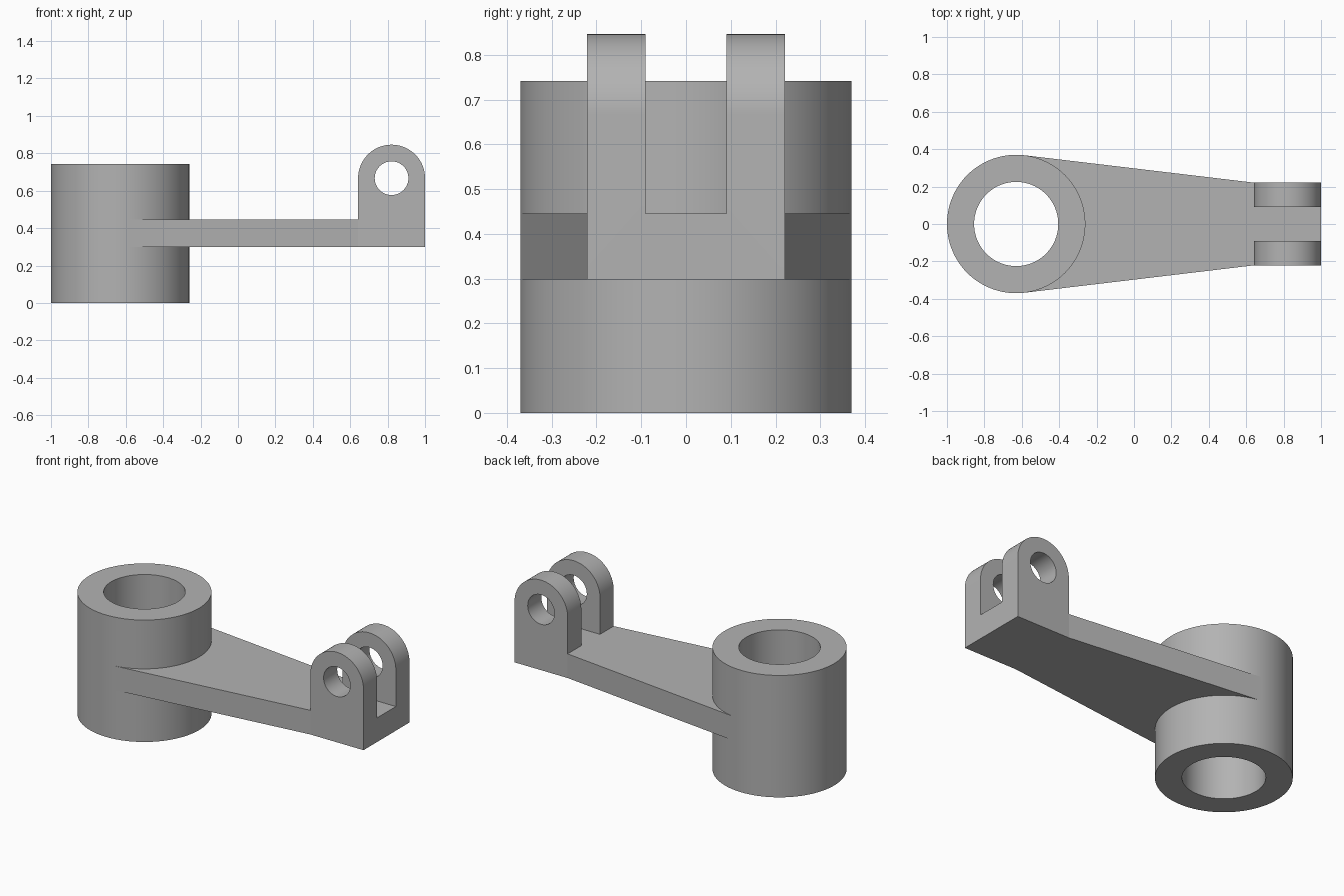
import bpy
import bmesh
from math import atan2, acos, hypot, cos, sin, pi, radians
from mathutils import Vector

cube = bpy.data.objects.get("Cube")
if cube:
    bpy.data.objects.remove(cube, do_unlink=True)

# Main dimensions
HUB_X, HUB_R, BORE_R, HUB_H = -0.63, 0.37, 0.225, 0.742
ARM_Z0, ARM_Z1 = 0.298, 0.445
FORK_X0, FORK_X1, FORK_Y, SLOT_Y = 0.642, 1.0, 0.221, 0.09
PIN_X, PIN_Z, PIN_R = 0.821, 0.667, 0.09
EAR_R = (FORK_X1 - FORK_X0) / 2

grey = bpy.data.materials.new("plain grey")
grey.use_nodes = True
colour = (0.45, 0.45, 0.45, 1)
grey.diffuse_color = colour
grey.node_tree.nodes["Principled BSDF"].inputs["Base Color"].default_value = colour


def arc(cx, cy, r, a0, a1, n):
    """Points along an arc, both ends included."""
    return [(cx + r * cos(a0 + (a1 - a0) * i / n),
             cy + r * sin(a0 + (a1 - a0) * i / n)) for i in range(n + 1)]


def extrude(name, outline, axis, lo, hi):
    """Extrude an outline (xy for axis z, xz for axis y) from lo to hi."""
    bm = bmesh.new()
    place = (lambda p: (p[0], p[1], lo)) if axis == "z" else (lambda p: (p[0], lo, p[1]))
    face = bm.faces.new([bm.verts.new(place(p)) for p in outline])
    new = bmesh.ops.extrude_face_region(bm, geom=[face])["geom"]
    shift = Vector((0, 0, hi - lo)) if axis == "z" else Vector((0, hi - lo, 0))
    bmesh.ops.translate(bm, vec=shift,
                        verts=[g for g in new if isinstance(g, bmesh.types.BMVert)])
    bmesh.ops.recalc_face_normals(bm, faces=bm.faces)
    mesh = bpy.data.meshes.new(name)
    bm.to_mesh(mesh)
    bm.free()
    mesh.materials.append(grey)
    ob = bpy.data.objects.new(name, mesh)
    bpy.context.collection.objects.link(ob)
    return ob


def combine(target, tool, operation):
    """Apply a boolean and discard the tool object."""
    mod = target.modifiers.new(operation.lower(), "BOOLEAN")
    mod.operation, mod.solver, mod.object = operation, "EXACT", tool
    bpy.ops.object.select_all(action="DESELECT")
    bpy.context.view_layer.objects.active = target
    target.select_set(True)
    bpy.ops.object.modifier_apply(modifier=mod.name)
    bpy.data.objects.remove(tool, do_unlink=True)


def circle(cx, cy, r):
    return arc(cx, cy, r, 0, 2 * pi, 96)[:-1]


# Hub: upright sleeve with a through bore
hub = extrude("hub", circle(HUB_X, 0, HUB_R), "z", 0, HUB_H)
combine(hub, extrude("bore", circle(HUB_X, 0, BORE_R), "z", -0.1, HUB_H + 0.1), "DIFFERENCE")

# Arm: flat web tangent to the hub, its end hidden within the sleeve wall
span = FORK_X0 - HUB_X
phi = atan2(FORK_Y, span) + acos(HUB_R / hypot(span, FORK_Y))
tangent = (HUB_X + HUB_R * cos(phi), HUB_R * sin(phi))
outline = [(FORK_X0, -FORK_Y), (FORK_X0, FORK_Y), tangent]
outline += arc(HUB_X, 0, HUB_R - 0.015, phi, -phi, 48)
outline += [(tangent[0], -tangent[1])]
arm = extrude("forked_arm", outline, "z", ARM_Z0, ARM_Z1)

# Fork: round-topped block, slotted into two ears and drilled for a pin
profile = [(FORK_X0, ARM_Z0), (FORK_X1, ARM_Z0)] + arc(PIN_X, PIN_Z, EAR_R, 0, pi, 48)
fork = extrude("fork", profile, "y", -FORK_Y, FORK_Y)
slot = [(FORK_X0 - 0.1, ARM_Z1), (FORK_X1 + 0.1, ARM_Z1),
        (FORK_X1 + 0.1, 1), (FORK_X0 - 0.1, 1)]
combine(fork, extrude("slot", slot, "y", -SLOT_Y, SLOT_Y), "DIFFERENCE")
combine(fork, extrude("pin_hole", circle(PIN_X, PIN_Z, PIN_R), "y", -0.5, 0.5), "DIFFERENCE")
combine(arm, fork, "UNION")

# Smooth the round walls, keep every real edge crisp
for ob in (hub, arm):
    bpy.ops.object.select_all(action="DESELECT")
    bpy.context.view_layer.objects.active = ob
    ob.select_set(True)
    bpy.ops.object.shade_smooth_by_angle(angle=radians(5))
